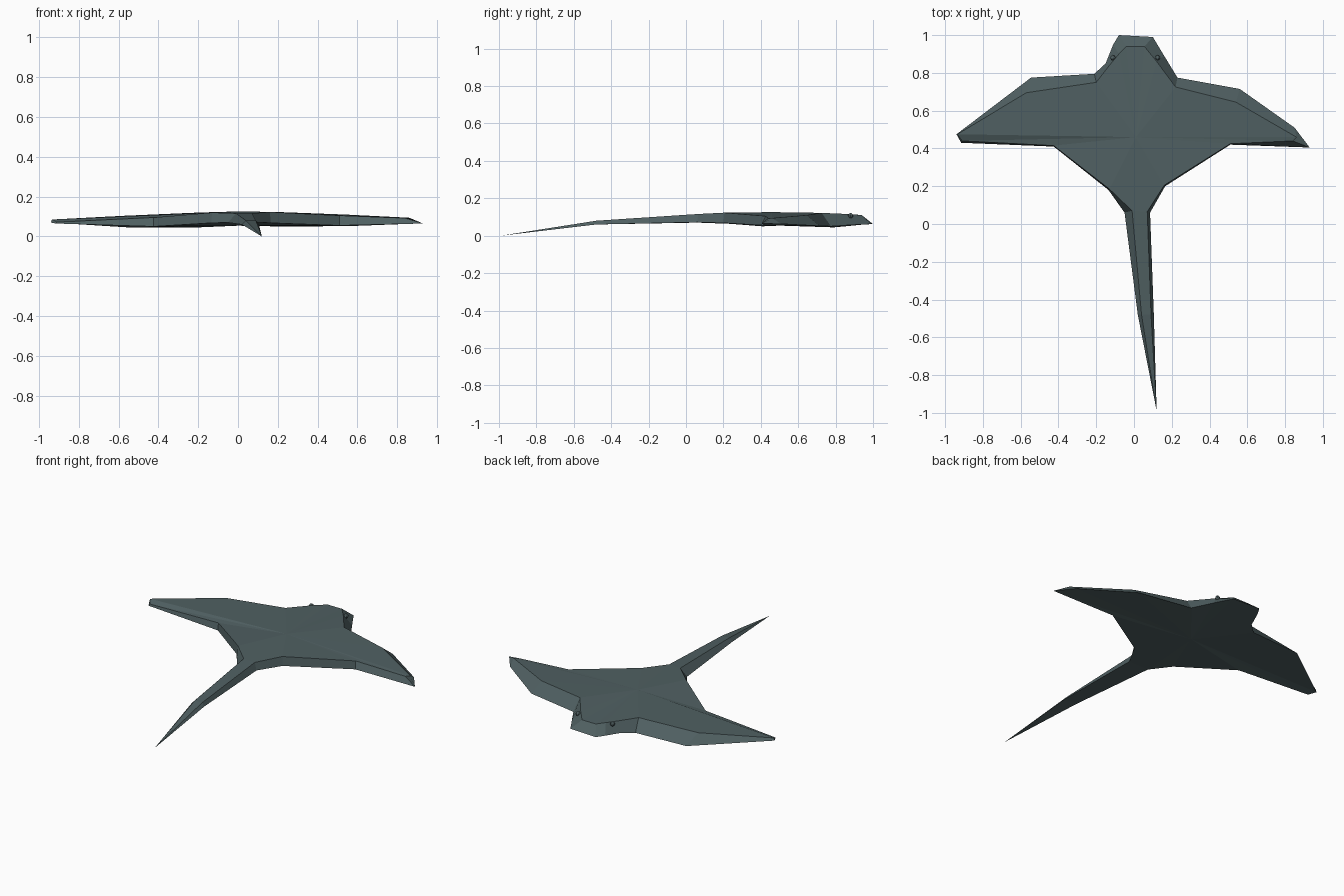
import bpy
import bmesh
from mathutils import Vector

default = bpy.data.objects.get("Cube")
if default:
    bpy.data.objects.remove(default, do_unlink=True)

skin = bpy.data.materials.new("slate_grey_skin")
skin.use_nodes = True
colour = (0.08, 0.117, 0.122, 1)
skin.diffuse_color = colour
skin.node_tree.nodes["Principled BSDF"].inputs["Base Color"].default_value = colour


def finish(bm, name):
    """Turn a bmesh into a flat-shaded object with the skin material."""
    bmesh.ops.recalc_face_normals(bm, faces=bm.faces)
    mesh = bpy.data.meshes.new(name)
    bm.to_mesh(mesh)
    bm.free()
    mesh.materials.append(skin)
    obj = bpy.data.objects.new(name, mesh)
    bpy.context.collection.objects.link(obj)
    return obj


# Rim profiles in hundredths, clockwise: (lower point), (upper point)
head = [((-15, 85, 5), (-13, 84, 11.6)), ((-11, 95, 6), (-8, 90, 11.4)),
        ((-8, 100, 6.2), (-4, 94, 11)), ((10, 99, 6.2), (5.5, 94, 11)),
        ((16, 89, 5.8), (12, 86, 11.6))]
left_wing = [((23, 77.5, 5), (22, 72.5, 12.2)), ((56, 71.5, 5.2), (54, 64.5, 11)),
             ((85, 51, 6.3), (86, 46, 9.4)), ((93, 40.5, 6.5), (84, 44, 9.2)),
             ((51, 42, 5.5), (51, 42.5, 10.5)), ((16.5, 20, 6.8), (16, 20.5, 12.3))]
tail_root = [((8.5, 6, 7.2), (7, 6.5, 11.6)), ((-5, 6, 7), (-1, 7, 11.6))]
right_wing = [((-13.5, 18, 6.8), (-13, 18.5, 12)), ((-42.5, 41, 5), (-42.5, 41.5, 9.5)),
              ((-91.5, 43, 6.5), (-91, 44, 7.2)), ((-94, 47.5, 7), (-93.5, 47.5, 8.5)),
              ((-54.5, 77.5, 4.5), (-57, 69.5, 10.4)), ((-21, 79.5, 4.5), (-20, 75, 12))]

bm = bmesh.new()


def vert(point):
    return bm.verts.new(Vector(point) / 100)


# Body: sloping rim with a domed back and a shallow belly
rim = [(vert(low), vert(high)) for low, high in head + left_wing + tail_root + right_wing]
back, belly = vert((1, 46, 12.6)), vert((0, 50, 5.4))
root = len(head + left_wing)
for i, (low, high) in enumerate(rim):
    next_low, next_high = rim[(i + 1) % len(rim)]
    bm.faces.new((high, next_high, back))
    bm.faces.new((next_low, low, belly))
    if i != root:
        bm.faces.new((low, next_low, next_high, high))

# Tail: ridged loft from the rear of the body to a lowered point
(low_l, high_l), (low_r, high_r) = rim[root], rim[root + 1]
start = [low_l, high_l, high_r, low_r]
middle = [vert(p) for p in ((10.5, -48, 6), (9, -48, 8), (4, -48, 8), (2, -48, 6))]
tip = vert((12, -99, 0))
for i in range(4):
    j = (i + 1) % 4
    bm.faces.new((start[i], start[j], middle[j], middle[i]))
    bm.faces.new((middle[i], middle[j], tip))
finish(bm, "ray_body")

# Eyes: small low domes on the sloping sides of the head
for name, x in (("right_eye", -0.112), ("left_eye", 0.125)):
    eye = bmesh.new()
    bmesh.ops.create_uvsphere(eye, u_segments=8, v_segments=6, radius=0.014)
    finish(eye, name).location = (x, 0.88, 0.107)
